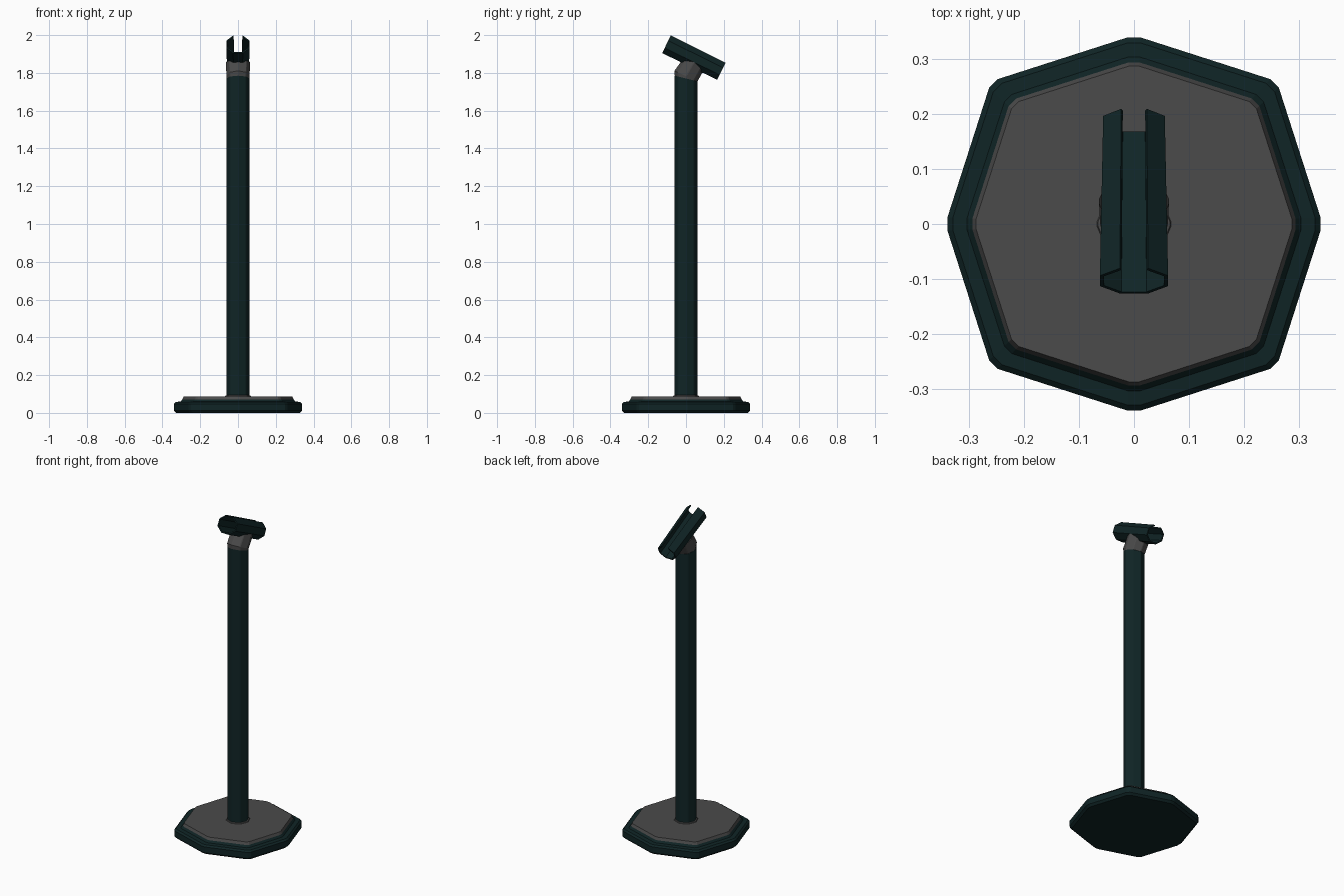
import bpy, bmesh, math
from mathutils import Vector

if "Cube" in bpy.data.objects:
    bpy.data.objects.remove(bpy.data.objects["Cube"])


def material(name, rgb):
    m = bpy.data.materials.new(name)
    m.diffuse_color = (*rgb, 1)
    m.use_nodes = True
    m.node_tree.nodes["Principled BSDF"].inputs["Base Color"].default_value = m.diffuse_color
    return m


DARK = material("dark_teal", (0.005, 0.018, 0.019))
GREY = material("dark_grey", (0.07, 0.07, 0.07))


def octagon(r, diag=1.0, bevel=0.07):
    """Octagon with corners on the axes, each corner slightly cut off."""
    pts = []
    for i in range(8):
        a = i * math.pi / 4
        k = r * (diag if i % 2 else 1.0)
        pts.append(Vector((k * math.cos(a), k * math.sin(a), 0)))
    out = []
    for i, p in enumerate(pts):
        out.append(p.lerp(pts[i - 1], bevel))
        out.append(p.lerp(pts[(i + 1) % 8], bevel))
    return out


def loft(name, rings, mats, cap_start=False, cap_end=False, closed=True, rule=None):
    """Skin a list of rings; rule(face strip index) picks the material slot."""
    bm = bmesh.new()
    vs = [[bm.verts.new(p) for p in ring] for ring in rings]
    n = len(rings[0])
    for k in range(len(vs) - 1):
        for i in range(n if closed else n - 1):
            j = (i + 1) % n
            f = bm.faces.new((vs[k][i], vs[k][j], vs[k + 1][j], vs[k + 1][i]))
            f.material_index = rule(k) if rule else 0
    if cap_start:
        bm.faces.new(vs[0][::-1])
    if cap_end:
        f = bm.faces.new(vs[-1])
        f.material_index = rule(len(vs) - 1) if rule else 0
    bmesh.ops.recalc_face_normals(bm, faces=bm.faces)
    me = bpy.data.meshes.new(name)
    bm.to_mesh(me)
    bm.free()
    for m in mats:
        me.materials.append(m)
    ob = bpy.data.objects.new(name, me)
    bpy.context.collection.objects.link(ob)
    return ob


def ring_at(r, z, slope=0.0, diag=1.0, bevel=0.07):
    return [Vector((p.x, p.y, z + slope * p.y)) for p in octagon(r, diag, bevel)]


# Base: stepped octagonal plate, dark rim with a grey top
profile = [(0.33, 0), (0.343, 0.012), (0.343, 0.048), (0.333, 0.058),
           (0.307, 0.06), (0.297, 0.072), (0.290, 0.088)]
loft("base", [ring_at(r, z, diag=1.07, bevel=0.045) for r, z in profile],
     [DARK, GREY], True, True, rule=lambda k: int(k >= 5))

# Collar where the pole meets the base
loft("pole_collar", [ring_at(0.07, 0.086), ring_at(0.067, 0.092), ring_at(0.058, 0.095)], [GREY])

# Pole with a slanted top
loft("pole", [ring_at(0.061, 0.08), ring_at(0.061, 1.77, -0.25)], [DARK], True, True)

# Tilted frame of the holder
tilt = math.radians(26.2)
centre = Vector((0, 0.042, 1.88))
U = Vector((0, math.cos(tilt), -math.sin(tilt)))
N = Vector((0, math.sin(tilt), math.cos(tilt)))


def local(x, u, h):
    return centre + Vector((x, 0, 0)) + U * u + N * h


# Neck: bends towards the holder and ends in a saddle under it
def saddle(x):
    x = abs(x)
    return -0.05 if x < 0.026 else -0.05 + (x - 0.026) * 0.78


neck_top = [local(p.x, 0.011 + p.y, saddle(p.x)) for p in octagon(0.065)]
loft("neck", [ring_at(0.059, 1.76, -0.25), ring_at(0.0605, 1.77, -0.25),
              ring_at(0.0625, 1.783, -0.45), neck_top], [GREY])


# Holder: octagonal tube with its top side left open
def channel(u, w, h):
    c = math.tan(math.pi / 8)
    half = [(w * c, -h), (w, -h * c), (w, h * c), (w * c, h)]
    pts = [(-x, y) for x, y in reversed(half)] + half
    return [local(x, u, y) for x, y in pts]


def wall_ring(u, w, h, t=0.007):
    return channel(u, w, h) + channel(u, w - t, h - t)[::-1]


def tube_ring(u, w, h, t=0.007):
    """Outer and inner section joined at the slot lips, tips level."""
    outer = channel(u, w, h)
    inner = channel(u, w - t, h - t)
    return outer + inner[::-1]


a, b = tube_ring(-0.162, 0.062, 0.052), tube_ring(0.162, 0.056, 0.050)
holder = loft("holder", [a, b], [DARK])
bm = bmesh.new()
bm.from_mesh(holder.data)
bm.verts.ensure_lookup_table()
for start in (0, 16):                      # close the wall thickness at both ends
    for i in range(7):
        v = bm.verts
        bm.faces.new((v[start + i], v[start + i + 1], v[start + 14 - i], v[start + 15 - i]))
bmesh.ops.recalc_face_normals(bm, faces=bm.faces)
bm.to_mesh(holder.data)
bm.free()
